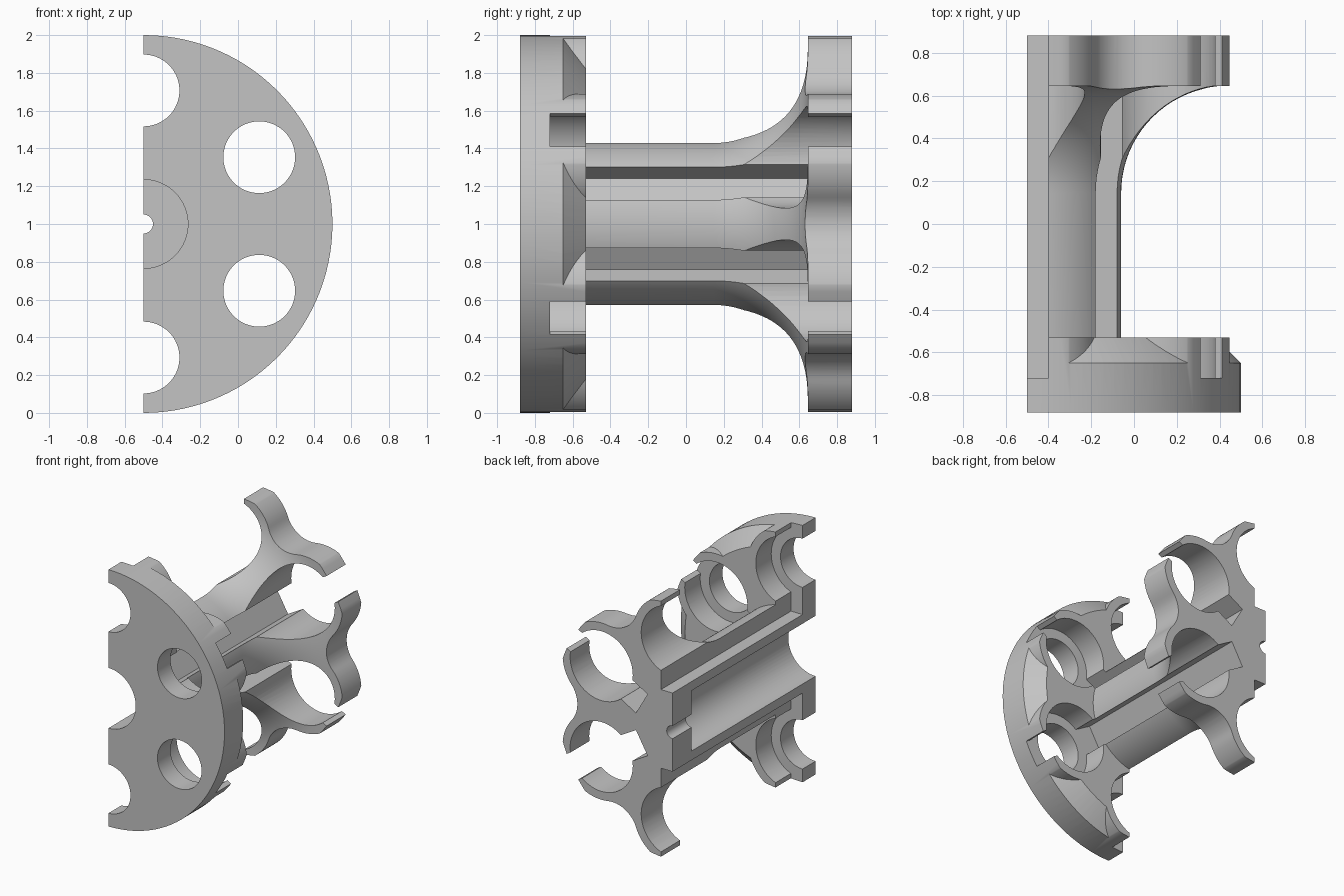
import bpy, bmesh, math
from mathutils import Matrix, Vector

cube = bpy.data.objects.get("Cube")
if cube:
    bpy.data.objects.remove(cube, do_unlink=True)

AXIS_X, AXIS_Z = -0.5, 1.0      # main axis, running along y
BACK, FRONT = 0.88, -0.88
RIM_STEP, FLANGE_BACK = -0.65, -0.53
REAR_START = 0.645
RIM, HUB, PITCH = 1.0, 0.44, 0.707
CHAMBER_ANGLES = [90, 30, -30, -90]
SCOOP_ANGLES = [60, 0, -60]

grey = bpy.data.materials.new("plain grey")
grey.use_nodes = True
colour = (0.55, 0.55, 0.55, 1)
grey.diffuse_color = colour
grey.node_tree.nodes["Principled BSDF"].inputs["Base Color"].default_value = colour


def polar(u, w, angle, y=0.0):
    """Point at radial distance u and sideways offset w in a direction."""
    c, s = math.cos(math.radians(angle)), math.sin(math.radians(angle))
    return Vector((AXIS_X + u * c - w * s, y, AXIS_Z + u * s + w * c))


def finish(bm, name):
    bmesh.ops.remove_doubles(bm, verts=bm.verts, dist=1e-5)
    bmesh.ops.recalc_face_normals(bm, faces=bm.faces)
    mesh = bpy.data.meshes.new(name)
    bm.to_mesh(mesh)
    bm.free()
    obj = bpy.data.objects.new(name, mesh)
    bpy.context.collection.objects.link(obj)
    mesh.materials.append(grey)
    return obj


def lathe(name, profile, centre, steps=96):
    """Turn (radius, y) points around a line along y through centre."""
    bm = bmesh.new()
    verts = [bm.verts.new((centre.x + r, y, centre.z)) for r, y in profile]
    edges = [bm.edges.new(pair) for pair in zip(verts, verts[1:])]
    bmesh.ops.spin(bm, geom=verts + edges, cent=centre, axis=(0, 1, 0),
                   angle=math.tau, steps=steps, use_duplicate=False)
    return finish(bm, name)


def prism(name, outline, angle, y0, y1):
    """Extrude a (radial, sideways) outline along y."""
    bm = bmesh.new()
    face = bm.faces.new([bm.verts.new(polar(u, w, angle, y0)) for u, w in outline])
    out = bmesh.ops.extrude_face_region(bm, geom=[face])
    moved = [g for g in out["geom"] if isinstance(g, bmesh.types.BMVert)]
    bmesh.ops.translate(bm, verts=moved, vec=(0, y1 - y0, 0))
    return finish(bm, name)


def cut(target, cutter):
    mod = target.modifiers.new("cut", "BOOLEAN")
    mod.operation, mod.solver, mod.object = "DIFFERENCE", "EXACT", cutter
    bpy.ops.object.select_all(action="DESELECT")
    bpy.context.view_layer.objects.active = target
    target.select_set(True)
    bpy.ops.object.modifier_apply(modifier=mod.name)
    bpy.data.objects.remove(cutter, do_unlink=True)


centre = Vector((AXIS_X, 0, AXIS_Z))

# Turned body: front flange, hub, flared rear flange
FLARE = 0.5
flare = [(HUB + FLARE * (1 - math.cos(a)), REAR_START - FLARE + FLARE * math.sin(a))
         for a in (math.pi / 2 * i / 20 for i in range(21))]
body = lathe("half_spool_body",
             [(0, FRONT), (RIM, FRONT), (RIM, FLANGE_BACK), (HUB, FLANGE_BACK)]
             + flare + [(RIM, REAR_START), (RIM, BACK), (0, BACK)], centre, 120)

# Scalloped rim between chambers, leaving a sloped ledge on the front flange
BOSS, JOIN_W = 0.335, 0.14
boss_u, boss_w = PITCH * math.cos(math.pi / 6), PITCH / 2
start = -math.asin((boss_w - JOIN_W) / BOSS)
boss = [(boss_u + BOSS * math.cos(a), boss_w + BOSS * math.sin(a))
        for a in (start * (1 - i / 12) for i in range(13))]
reach = JOIN_W / -math.sin(start)
mid_u = boss[0][0] + reach * math.cos(start)
hollow = [(mid_u - reach * math.cos(a), reach * math.sin(a))
          for a in (start + -2 * start * i / 16 for i in range(1, 16))]
scoop = ([(u, -w) for u, w in reversed(boss)] + hollow + boss
         + [(1.2, boss_w), (1.2, -boss_w)])
for angle in SCOOP_ANGLES:
    scoop_cutter = prism("scoop_cutter", scoop, angle, -0.8, 1.0)
    ledge = lathe("ledge_cone", [(0, -0.9), (1.25, -0.9), (0.85, -0.5), (0, -0.5)],
                  centre, 120)
    cut(scoop_cutter, ledge)
    cut(body, scoop_cutter)

# Stepped chambers and the key slots running through them
SEAT = -0.72
for angle in CHAMBER_ANGLES:
    hole = [(0, -1), (0.19, -1), (0.19, SEAT), (0.27, SEAT), (0.27, 1), (0, 1)]
    cut(body, lathe("chamber_cutter", hole, polar(PITCH, 0, angle), 64))
    slot = [(0.306, -0.1), (1.2, -0.1), (1.2, 0.1), (0.306, 0.1)]
    cut(body, prism("slot_cutter", slot, angle, SEAT, 1.0))

# Central bore closed by a rear wall with a small pin hole
cut(body, lathe("bore_cutter", [(0, -1), (0.235, -1), (0.235, REAR_START),
                                (0.05, REAR_START), (0.05, 1), (0, 1)], centre, 64))

# Remove the half beyond the flat section plane
cut(body, prism("half_cutter", [(-1.5, -1.5), (0, -1.5), (0, 1.5), (-1.5, 1.5)],
                0, -1.2, 1.2))

bpy.ops.object.select_all(action="DESELECT")
bpy.context.view_layer.objects.active = body
body.select_set(True)
bpy.ops.object.shade_smooth_by_angle(angle=math.radians(30))
